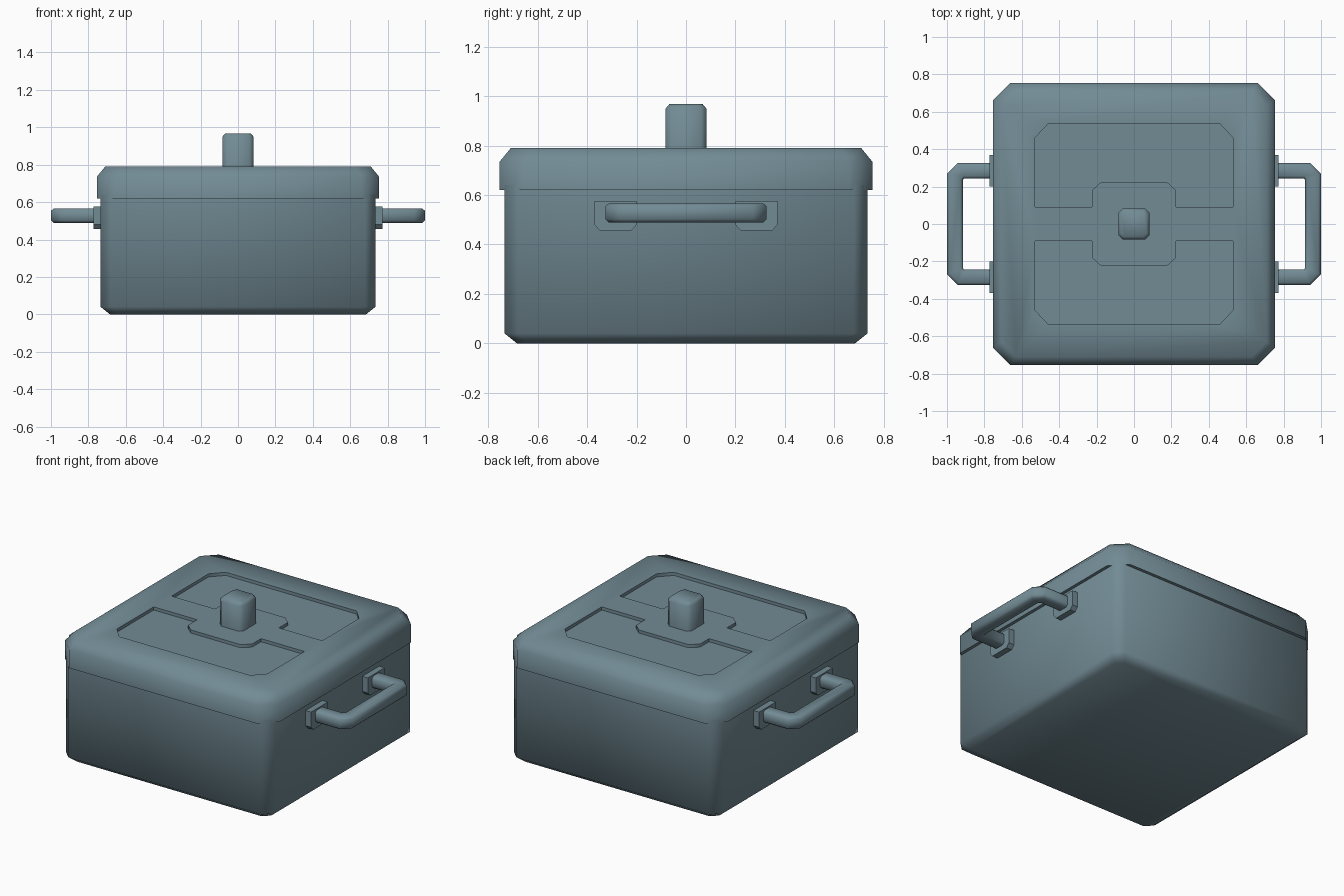
import bpy, bmesh, math
from mathutils import Vector

if "Cube" in bpy.data.objects:
    bpy.data.objects.remove(bpy.data.objects["Cube"])

enamel = bpy.data.materials.new("grey_teal_enamel")
enamel.diffuse_color = (0.17, 0.26, 0.30, 1)
enamel.use_nodes = True
enamel.node_tree.nodes["Principled BSDF"].inputs["Base Color"].default_value = enamel.diffuse_color


def finish(name, bm):
    bmesh.ops.recalc_face_normals(bm, faces=bm.faces)
    me = bpy.data.meshes.new(name)
    bm.to_mesh(me)
    bm.free()
    ob = bpy.data.objects.new(name, me)
    bpy.context.collection.objects.link(ob)
    me.materials.append(enamel)
    return ob


def smooth(ob, deg=60):
    bpy.ops.object.select_all(action='DESELECT')
    ob.select_set(True)
    bpy.context.view_layer.objects.active = ob
    bpy.ops.object.shade_smooth_by_angle(angle=math.radians(deg))


def loft(name, rings, closed=False):
    """Skin a list of point rings; cap the ends unless the loop is closed."""
    bm = bmesh.new()
    rows = [[bm.verts.new(p) for p in r] for r in rings]
    n = len(rows[0])
    for a, b in zip(rows, rows[1:]):
        for i in range(n):
            bm.faces.new((a[i], a[(i + 1) % n], b[(i + 1) % n], b[i]))
    bm.faces.new(rows[0])
    bm.faces.new(rows[-1])
    return finish(name, bm)


def octagon(h, c, z):
    """Square of half-size h with corners cut by c, at height z."""
    k = h - c
    return [(k, -h, z), (h, -k, z), (h, k, z), (k, h, z),
            (-k, h, z), (-h, k, z), (-h, -k, z), (-k, -h, z)]


# pot body
smooth(loft("pot_body", [octagon(0.685, 0.04, 0), octagon(0.735, 0.055, 0.04),
                         octagon(0.735, 0.055, 0.64)]))

# lid with two shallow recessed panels
lid = loft("lid", [octagon(0.755, 0.095, 0.62), octagon(0.755, 0.095, 0.735),
                   octagon(0.71, 0.08, 0.79)])
half = [(0.225, 0.09), (0.53, 0.09), (0.53, 0.46), (0.46, 0.535)]
notch = [(-0.225, 0.09), (-0.225, 0.18), (-0.175, 0.225),
         (0.175, 0.225), (0.225, 0.18)]
panel = half + [(-x, y) for x, y in reversed(half)][:-1] + notch
for s in (1, -1):
    cutter = loft("panel_cutter", [[(x, s * y, z) for x, y in panel]
                                   for z in (0.77, 0.85)])
    cutter.hide_render = True
    mod = lid.modifiers.new("recess", 'BOOLEAN')
    mod.operation = 'DIFFERENCE'
    mod.solver = 'EXACT'
    mod.object = cutter
    bpy.context.view_layer.objects.active = lid
    bpy.ops.object.modifier_apply(modifier=mod.name)
    bpy.data.objects.remove(cutter)
smooth(lid)

# lid knob
smooth(loft("lid_knob", [octagon(0.083, 0.022, 0.765), octagon(0.083, 0.022, 0.95),
                         octagon(0.068, 0.018, 0.968)]))

# side handles: bevelled bar swept around a cut-corner path, plus mounts
path = [(0.73, -0.285), (0.925, -0.285), (0.957, -0.253),
        (0.957, 0.253), (0.925, 0.285), (0.73, 0.285)]
section = [(y, z) for y, z, _ in octagon(0.042, 0.014, 0)]
for s, side in ((1, "right"), (-1, "left")):
    pts = [Vector(p) for p in path]
    rings = []
    for i, p in enumerate(pts):
        d0 = (p - pts[i - 1]).normalized() if i else None
        d1 = (pts[i + 1] - p).normalized() if i < len(pts) - 1 else None
        d0, d1 = d0 or d1, d1 or d0
        t = (d0 + d1).normalized()
        m = Vector((t.y, -t.x)) / t.dot(d0)     # mitred outward normal
        rings.append([(s * (p.x + m.x * u), p.y + m.y * u, 0.528 + v * 0.92)
                      for u, v in section])
    smooth(loft(side + "_handle", rings))
    for e, end in ((1, "back"), (-1, "front")):
        def plate(x, k):
            return [(s * x, e * 0.285 + y * 0.085 * k, 0.516 + z * 0.06 * k)
                    for y, z in ((-1, 1), (-1, -0.6), (-0.75, -1),
                                 (0.75, -1), (1, -0.6), (1, 1))]
        smooth(loft(f"{side}_{end}_handle_mount",
                    [plate(0.72, 1), plate(0.773, 1)]), 40)
